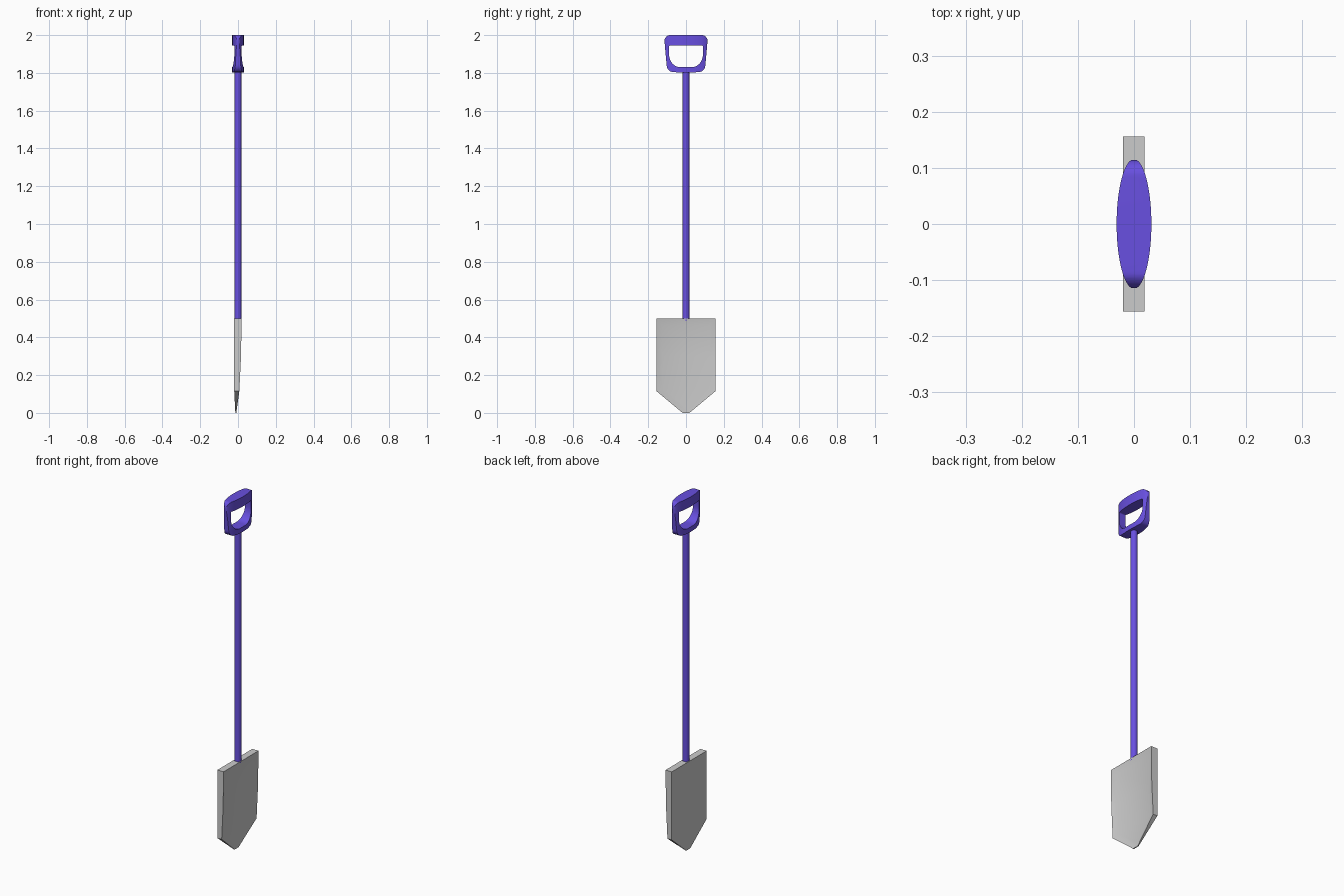
import bpy, bmesh, math

if "Cube" in bpy.data.objects:
    bpy.data.objects.remove(bpy.data.objects["Cube"])

purple = bpy.data.materials.new("purple")
purple.diffuse_color = (0.14, 0.08, 0.75, 1)
purple.use_nodes = True
purple.node_tree.nodes["Principled BSDF"].inputs["Base Color"].default_value = purple.diffuse_color


def make_object(name, bm, mat=None):
    bmesh.ops.recalc_face_normals(bm, faces=bm.faces)
    me = bpy.data.meshes.new(name)
    bm.to_mesh(me)
    bm.free()
    ob = bpy.data.objects.new(name, me)
    bpy.context.collection.objects.link(ob)
    if mat:
        me.materials.append(mat)
    return ob


def activate(ob):
    bpy.ops.object.select_all(action='DESELECT')
    ob.select_set(True)
    bpy.context.view_layer.objects.active = ob


def smooth(ob, degrees):
    activate(ob)
    bpy.ops.object.shade_smooth_by_angle(angle=math.radians(degrees))


def arc(cy, cz, ry, rz, a0, a1, n=8):
    steps = [math.radians(a0 + (a1 - a0) * i / n) for i in range(n + 1)]
    return [(cy + ry * math.cos(a), cz + rz * math.sin(a)) for a in steps]


def prism(name, half):
    # mirror a right-hand (y, z) outline and extrude it along x
    outline = half + [(-y, z) for y, z in reversed(half)]
    bm = bmesh.new()
    face = bm.faces.new([bm.verts.new((-0.1, y, z)) for y, z in outline])
    ext = bmesh.ops.extrude_face_region(bm, geom=[face])
    moved = [v for v in ext["geom"] if isinstance(v, bmesh.types.BMVert)]
    bmesh.ops.translate(bm, verts=moved, vec=(0.2, 0, 0))
    ob = make_object(name, bm)
    ob.hide_render = True
    return ob


def boolean(ob, cutter, operation):
    mod = ob.modifiers.new("cut", 'BOOLEAN')
    mod.operation = operation
    mod.object = cutter
    mod.solver = 'EXACT'
    activate(ob)
    bpy.ops.object.modifier_apply(modifier=mod.name)
    bpy.data.objects.remove(cutter, do_unlink=True)


# Handle: upright oval cylinder trimmed to a rounded outline with a D-shaped hole
bm = bmesh.new()
bmesh.ops.create_cone(bm, cap_ends=True, segments=64, radius1=1, radius2=1, depth=0.4)
bmesh.ops.scale(bm, vec=(0.031, 0.1155, 1), verts=bm.verts)
bmesh.ops.translate(bm, vec=(0, 0, 1.9), verts=bm.verts)
handle = make_object("handle", bm, purple)
outer = arc(0.07, 1.845, 0.033, 0.04, -88, 0) + arc(0.084, 1.969, 0.03, 0.031, 0, 90)
outer[0] = (0.07, 1.805)
outer.insert(0, (0.04, 1.802))
hole = arc(0.03, 1.90, 0.06, 0.07, -90, 0, 12) + arc(0.085, 1.94, 0.005, 0.005, 0, 90, 3)
boolean(handle, prism("outline_cutter", outer), 'INTERSECT')
boolean(handle, prism("hole_cutter", hole), 'DIFFERENCE')
smooth(handle, 35)

# Shaft
bm = bmesh.new()
bmesh.ops.create_cone(bm, cap_ends=True, segments=24, radius1=0.0175, radius2=0.0175, depth=1.32)
bmesh.ops.translate(bm, vec=(0, 0, 1.15), verts=bm.verts)
shaft = make_object("shaft", bm, purple)
smooth(shaft, 40)

# Blade: tapering pointed plate with a shallow dish on the +x face
# rows: z, half width, back x, front x
rows = [(0.5, 0.156, -0.02, 0.019), (0.3, 0.156, -0.02, 0.016),
        (0.115, 0.156, -0.02, 0.007), (0, 0.018, -0.014, -0.009)]
# dish rows: z, half width, x
dish = [(0.465, 0.127, 0.009), (0.3, 0.126, 0.007),
        (0.127, 0.122, -0.001), (0.018, 0.014, -0.009)]
bm = bmesh.new()


def pair(x, w, z):
    return [bm.verts.new((x, s * w, z)) for s in (-1, 1)]


back = [pair(b, w, z) for z, w, b, f in rows]
front = [pair(f, w, z) for z, w, b, f in rows]
inner = [pair(x, w, z) for z, w, x in dish]
for i in range(3):
    for panel in (back, inner):
        bm.faces.new((panel[i][0], panel[i][1], panel[i + 1][1], panel[i + 1][0]))
    for s in (0, 1):
        bm.faces.new((back[i][s], front[i][s], front[i + 1][s], back[i + 1][s]))
        bm.faces.new((front[i][s], inner[i][s], inner[i + 1][s], front[i + 1][s]))
for i in (0, 3):
    bm.faces.new((back[i][0], back[i][1], front[i][1], front[i][0]))
    bm.faces.new((front[i][0], front[i][1], inner[i][1], inner[i][0]))
blade = make_object("blade", bm)
smooth(blade, 40)
